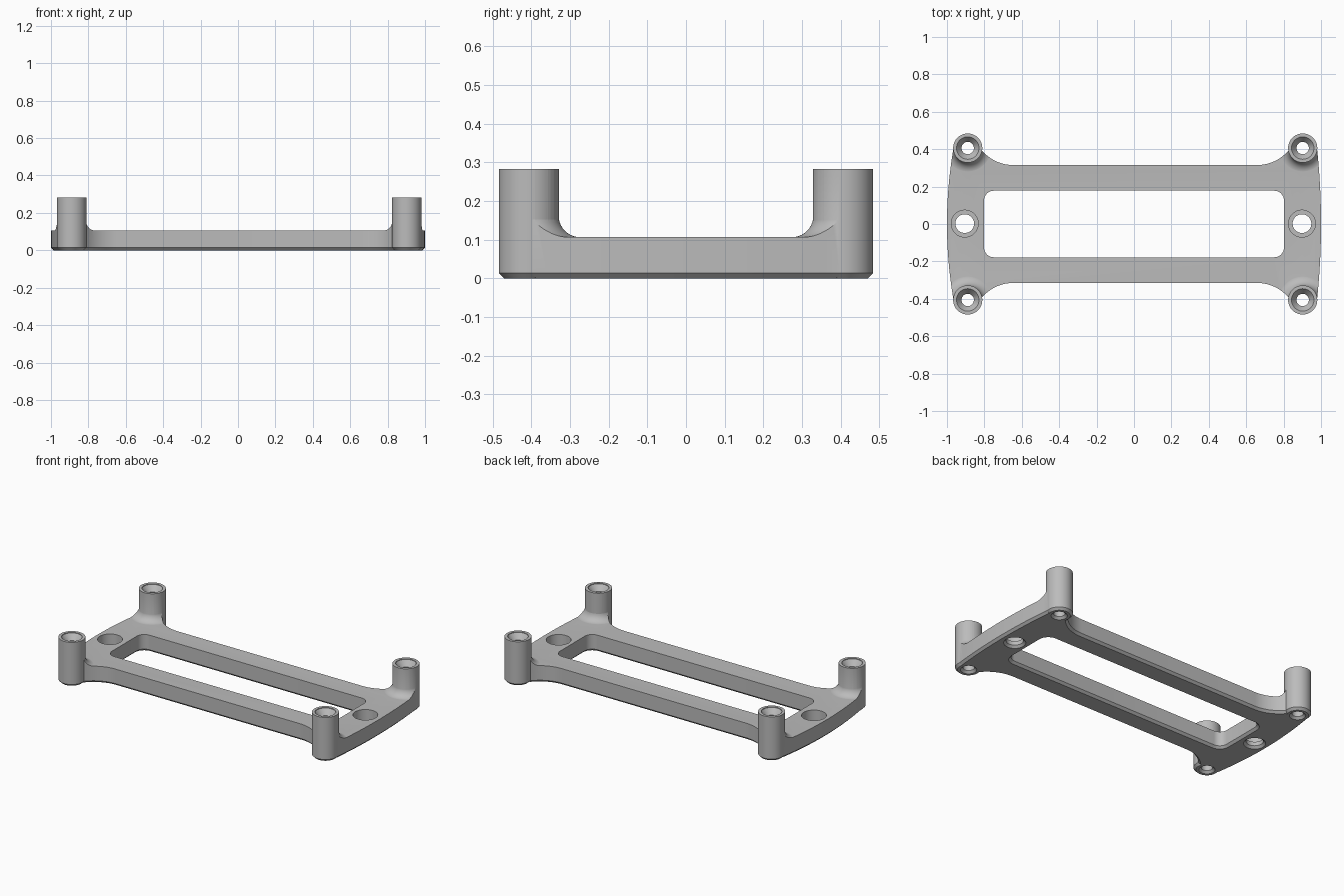
import bpy
import bmesh
from math import sin, cos, pi, radians
from mathutils import Vector

if "Cube" in bpy.data.objects:
    bpy.data.objects.remove(bpy.data.objects["Cube"], do_unlink=True)

PLATE_TOP, POST_TOP, CHAMFER = 0.107, 0.283, 0.014
POST_R, POST_Y = 0.078, 0.406
FILLET = 0.055
POST_X = {1: 0.902, -1: 0.889}
MID_X = {1: 0.898, -1: 0.905}

grey = bpy.data.materials.new("plain grey")
grey.use_nodes = True
grey.diffuse_color = (0.5, 0.5, 0.5, 1)
grey.node_tree.nodes["Principled BSDF"].inputs["Base Color"].default_value = (0.5, 0.5, 0.5, 1)


def loft(name, rings):
    """Closed solid through counter-clockwise rings, listed bottom to top."""
    bm = bmesh.new()
    loops = [[bm.verts.new(p) for p in ring] for ring in rings]
    n = len(loops[0])
    for low, high in zip(loops, loops[1:]):
        for i in range(n):
            j = (i + 1) % n
            bm.faces.new((low[i], low[j], high[j], high[i]))
    bm.faces.new(loops[0][::-1])
    bm.faces.new(loops[-1])
    mesh = bpy.data.meshes.new(name)
    bm.to_mesh(mesh)
    bm.free()
    mesh.materials.append(grey)
    obj = bpy.data.objects.new(name, mesh)
    bpy.context.collection.objects.link(obj)
    return obj


def lathe(name, x, y, profile, sides=64):
    return loft(name, [[(x + r * cos(2 * pi * i / sides), y + r * sin(2 * pi * i / sides), z)
                        for i in range(sides)] for r, z in profile])


def offset(points, d):
    """Move a counter-clockwise outline outwards by d with mitred corners."""
    out = []
    for i, p in enumerate(points):
        a = (p - points[i - 1]).normalized()
        b = (points[(i + 1) % len(points)] - p).normalized()
        na, nb = Vector((a.y, -a.x)), Vector((b.y, -b.x))
        out.append(p + (na + nb) * (d / max(0.3, 1 + na.dot(nb))))
    return out


def prism(name, points, levels):
    return loft(name, [[(p.x, p.y, z) for p in offset(points, d)] for d, z in levels])


def combine(target, tools, operation):
    """Apply a boolean with each tool, then discard the tool."""
    for tool in tools:
        mod = target.modifiers.new("combine", 'BOOLEAN')
        mod.operation, mod.object, mod.solver = operation, tool, 'EXACT'
        bpy.context.view_layer.objects.active = target
        bpy.ops.object.modifier_apply(modifier=mod.name)
        bpy.data.objects.remove(tool, do_unlink=True)


def quarter(sx, sy):
    """Outline quarter: bowed end, post corner, then concave sweep into the rail."""
    cx = POST_X[sx]
    sag = 1.001 - cx - POST_R
    pts = [(1 - sag * (i / 10) ** 2, 0.04 * i) for i in range(11)]
    pts.append((cx, 0.415))
    for i in range(13):
        a = radians(50) * (1 - i / 12)
        pts.append((cx - 0.244 + 0.22 * sin(a), 0.315 + 0.22 * (1 - cos(a))))
    return [Vector((sx * x, sy * y)) for x, y in pts]


corners = [(sx, sy) for sx in (1, -1) for sy in (1, -1)]
outline = (quarter(1, 1) + quarter(-1, 1)[:0:-1]
           + quarter(-1, -1) + quarter(1, -1)[:0:-1])

# Slab with flared fillets around the posts, trimmed to the outline
box = [Vector(p) for p in ((-1.3, -0.7), (1.3, -0.7), (1.3, 0.7), (-1.3, 0.7))]
frame = prism("mounting_frame", box, [(0, -0.1), (0, PLATE_TOP)])
arc = [(POST_R - 0.001 + FILLET * (1 - cos(a)), PLATE_TOP - 0.0005 + FILLET * (1 - sin(a)))
       for a in [pi / 2 * i / 10 for i in range(11)]]
arc = sorted(arc, key=lambda p: p[1])
flare_profile = [(POST_R - 0.001 + FILLET, 0.05)] + [
    (POST_R - 0.001 + FILLET * (1 - sin(a)), PLATE_TOP - 0.0005 + FILLET * (1 - cos(a)))
    for a in [pi / 2 * i / 10 for i in range(11)]]
flares = [lathe("flare", sx * POST_X[sx], sy * POST_Y, flare_profile) for sx, sy in corners]
combine(frame, flares, 'UNION')
trim = prism("trim", outline, [(-CHAMFER, 0), (0, CHAMFER), (0, 0.22)])
combine(frame, [trim], 'INTERSECT')

# Corner posts
post_profile = [(POST_R - CHAMFER, 0), (POST_R, CHAMFER), (POST_R, POST_TOP)]
posts = [lathe("post", sx * POST_X[sx], sy * POST_Y, post_profile) for sx, sy in corners]
combine(frame, posts, 'UNION')

# Countersunk post holes
E = 0.01
bore = [(0.033 + CHAMFER + E, -E), (0.033, CHAMFER), (0.033, POST_TOP - 0.04),
        (0.06, POST_TOP - 0.004), (0.06, POST_TOP + E)]
cutters = [lathe("bore", sx * POST_X[sx], sy * POST_Y, bore, 48) for sx, sy in corners]

# Counterbored holes in the end plates
mid = [(0.05 + CHAMFER + E, -E), (0.05, CHAMFER), (0.05, 0.04), (0.072, 0.04), (0.072, PLATE_TOP + E)]
cutters += [lathe("bore", sx * MID_X[sx], 0.002, mid, 48) for sx in (1, -1)]

# Long central slot with rounded corners
slot = []
for k, (sx, sy) in enumerate(((1, 1), (-1, 1), (-1, -1), (1, -1))):
    for i in range(9):
        a = pi / 2 * (k + i / 8)
        slot.append(Vector((sx * 0.75 + 0.052 * cos(a), sy * 0.126 + 0.052 * sin(a))))
cutters.append(prism("slot", slot, [(CHAMFER + E, -E), (0, CHAMFER), (0, PLATE_TOP + 0.05)]))
combine(frame, cutters, 'DIFFERENCE')

# Smooth curved walls, keep machined edges crisp
bpy.ops.object.select_all(action='DESELECT')
frame.select_set(True)
bpy.context.view_layer.objects.active = frame
bpy.ops.object.shade_smooth_by_angle(angle=radians(25))
